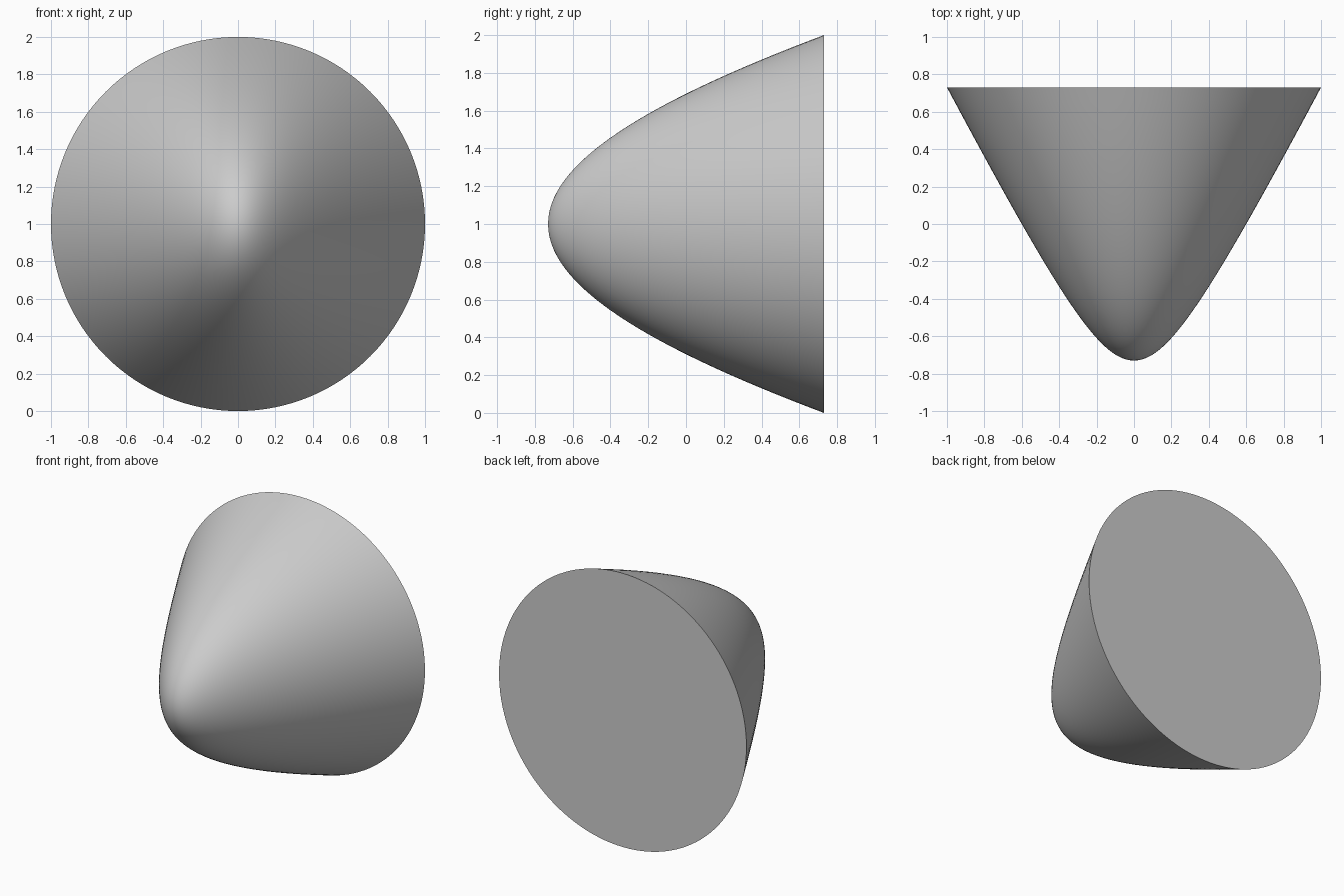
import bpy
import bmesh
import math

cube = bpy.data.objects.get("Cube")
if cube:
    bpy.data.objects.remove(cube, do_unlink=True)

SEGMENTS, RINGS = 128, 40
HALF_DEPTH = 0.73


def conic(t, bluntness):
    """Half-width of a hyperbolic profile, 0 at the tip and 1 at the base."""
    return math.sqrt(bluntness * t + (1 - bluntness) * t * t)


# Plain grey material
grey = bpy.data.materials.new("plain grey")
grey.use_nodes = True
colour = (0.6, 0.6, 0.6, 1)
grey.diffuse_color = colour
grey.node_tree.nodes["Principled BSDF"].inputs["Base Color"].default_value = colour

# Nose cone: elliptical rings, slim near the tip and round at the base
bm = bmesh.new()
tip = bm.verts.new((0, -HALF_DEPTH, 1))
rings = []
for i in range(1, RINGS + 1):
    t = (i / RINGS) ** 2
    half_x, half_z = conic(t, 0.44), conic(t, 0.9)
    ring = []
    for k in range(SEGMENTS):
        a = math.tau * k / SEGMENTS
        ring.append(bm.verts.new((half_x * math.cos(a),
                                  HALF_DEPTH * (2 * t - 1),
                                  1 + half_z * math.sin(a))))
    rings.append(ring)

for k in range(SEGMENTS):
    n = (k + 1) % SEGMENTS
    bm.faces.new((tip, rings[0][k], rings[0][n]))
    for near, far in zip(rings, rings[1:]):
        bm.faces.new((near[k], far[k], far[n], near[n]))

# Flat back disc
bm.faces.new(rings[-1])
bmesh.ops.recalc_face_normals(bm, faces=bm.faces)

mesh = bpy.data.meshes.new("nose_cone")
bm.to_mesh(mesh)
bm.free()
mesh.materials.append(grey)
cone = bpy.data.objects.new("nose_cone", mesh)
bpy.context.collection.objects.link(cone)

# Smooth sides with a crisp rim
bpy.ops.object.select_all(action='DESELECT')
cone.select_set(True)
bpy.context.view_layer.objects.active = cone
bpy.ops.object.shade_smooth_by_angle(angle=math.radians(40))
